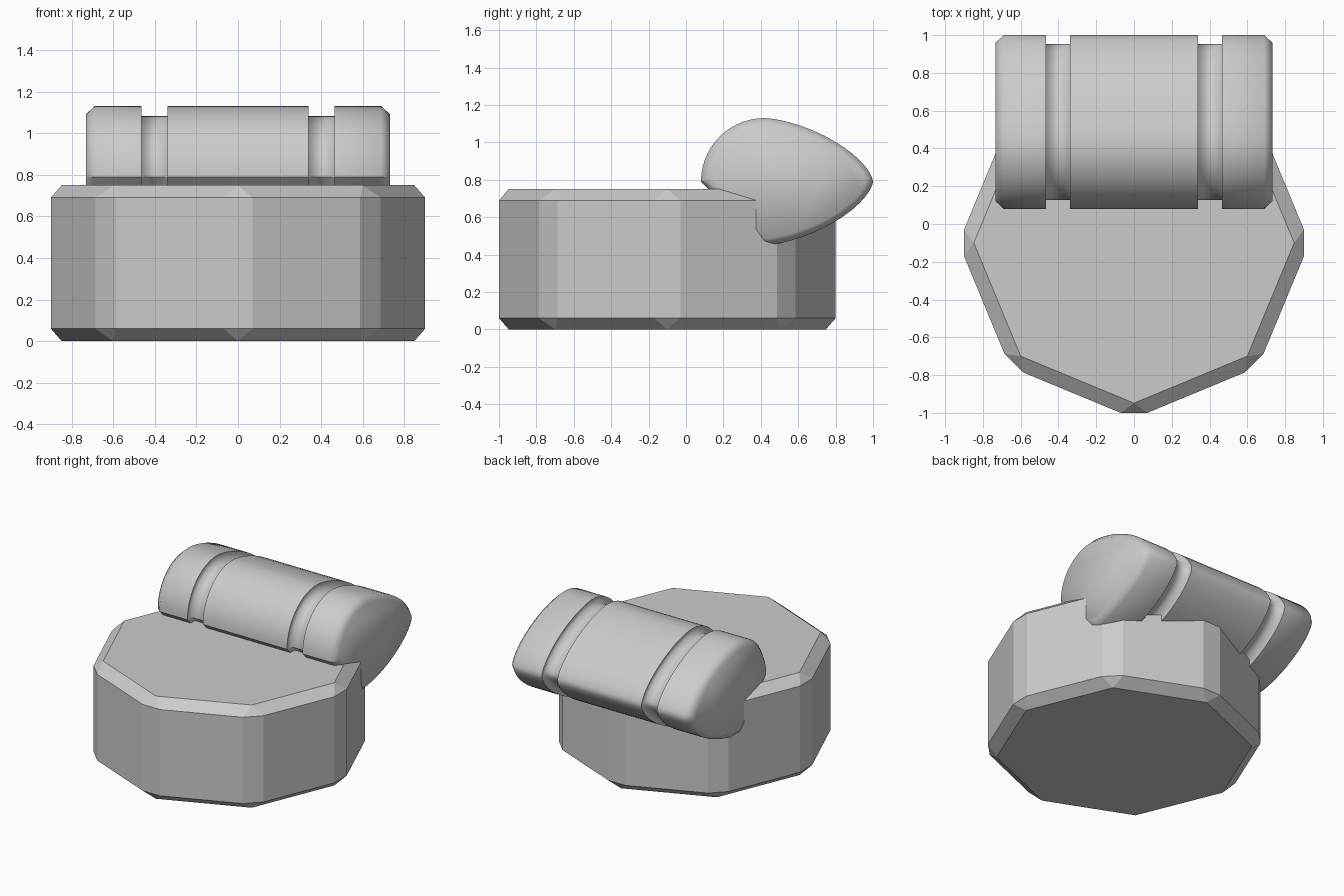
import bpy, bmesh
from math import sin, cos, pi, radians, hypot, atan2

if "Cube" in bpy.data.objects:
    bpy.data.objects.remove(bpy.data.objects["Cube"])


def finish(bm, name):
    bmesh.ops.recalc_face_normals(bm, faces=bm.faces)
    me = bpy.data.meshes.new(name)
    bm.to_mesh(me)
    bm.free()
    ob = bpy.data.objects.new(name, me)
    bpy.context.collection.objects.link(ob)
    return ob


# Octagonal base: chamfered rims and chamfered upright corners
bm = bmesh.new()
half = atan2(0.07, 0.9)
for i in range(8):
    a = i * pi / 4
    for z in (0, 0.75):
        bm.verts.new((0.848 * cos(a), 0.848 * sin(a) - 0.1, z))
    r = hypot(0.9, 0.07)
    for s in (-half, half):
        for z in (0.06, 0.69):
            bm.verts.new((r * cos(a + s), r * sin(a + s) - 0.1, z))
bmesh.ops.convex_hull(bm, input=bm.verts)
bmesh.ops.dissolve_limit(bm, angle_limit=radians(2), verts=bm.verts, edges=bm.edges)
finish(bm, "octagonal_base")


# Roll cross-section: round front, pointed back, flat lower front
def section(inset):
    b = 0.34 - inset
    back = 0.58 - inset
    n, e = 14, 2 / 1.55
    pts = [(0.42 - b * cos(i * pi / 2 / n), 0.79 + b * sin(i * pi / 2 / n)) for i in range(n)]
    upper = []
    for i in range(n + 1):
        t = i * pi / 2 / n
        upper.append((back * abs(sin(t)) ** e, b * abs(cos(t)) ** e))
    upper[-1] = (back, 0)
    pts += [(0.42 + u, 0.79 + v) for u, v in upper]
    pts += [(0.42 + u, 0.79 - v) for u, v in reversed(upper[:-1])]
    return pts


# Roll: stations along x with insets for the end chamfers and two grooves
right = [(0.34, 0), (0.34, 0.048), (0.465, 0.048), (0.465, 0), (0.69, 0), (0.732, 0.04)]
stations = [(-x, d) for x, d in reversed(right)] + right
bm = bmesh.new()
rings = [[bm.verts.new((x, y, z)) for y, z in section(d)] for x, d in stations]
for r0, r1 in zip(rings, rings[1:]):
    for i in range(len(r0)):
        j = (i + 1) % len(r0)
        bm.faces.new((r0[i], r0[j], r1[j], r1[i]))
bm.faces.new(rings[0])
bm.faces.new(rings[-1])
for f in bm.faces:
    f.smooth = True

# Crisp groove rims and flat underside edges
for (x, d), ring in zip(stations, rings):
    if d == 0 and abs(x) < 0.6:
        for i in range(len(ring)):
            bm.edges.get((ring[i - 1], ring[i])).smooth = False
for r0, r1 in zip(rings, rings[1:]):
    for k in (0, -1):
        bm.edges.get((r0[k], r1[k])).smooth = False
finish(bm, "grooved_roll")
